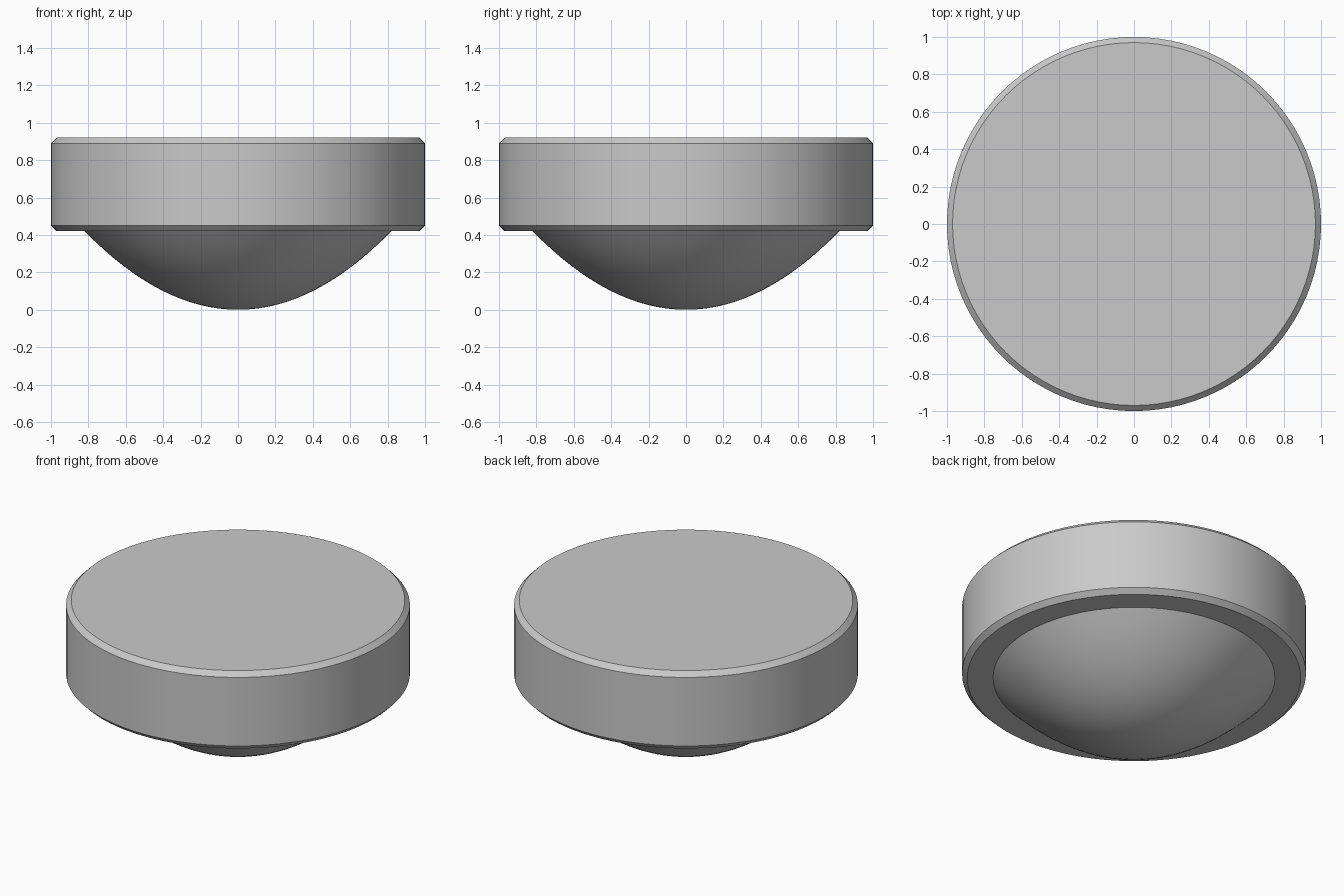
import bpy
import bmesh
import math
from mathutils import Matrix

cube = bpy.data.objects.get("Cube")
if cube:
    bpy.data.objects.remove(cube, do_unlink=True)

grey = bpy.data.materials.new("light_grey")
grey.use_nodes = True
colour = (0.59, 0.59, 0.59, 1)
grey.diffuse_color = colour
grey.node_tree.nodes["Principled BSDF"].inputs["Base Color"].default_value = colour


def lathe(name, profile, segments):
    """Spin a (radius, height) profile round the z axis."""
    bm = bmesh.new()
    verts = [bm.verts.new((r, 0, z)) for r, z in profile]
    edges = [bm.edges.new(pair) for pair in zip(verts, verts[1:])]
    bmesh.ops.spin(bm, geom=verts + edges, cent=(0, 0, 0), axis=(0, 0, 1),
                   angle=math.tau, steps=segments, use_merge=True)
    bmesh.ops.remove_doubles(bm, verts=bm.verts, dist=1e-5)
    bmesh.ops.recalc_face_normals(bm, faces=bm.faces)
    return finish(name, bm)


def finish(name, bm):
    mesh = bpy.data.meshes.new(name)
    bm.to_mesh(mesh)
    bm.free()
    mesh.materials.append(grey)
    obj = bpy.data.objects.new(name, mesh)
    bpy.context.collection.objects.link(obj)
    bpy.ops.object.select_all(action="DESELECT")
    obj.select_set(True)
    bpy.context.view_layer.objects.active = obj
    bpy.ops.object.shade_smooth_by_angle(angle=math.radians(30))
    return obj


# Thick disc with chamfered rims
base, top, chamfer = 0.42, 0.92, 0.03
bm = bmesh.new()
bmesh.ops.create_cone(bm, cap_ends=True, segments=96, radius1=1, radius2=1,
                      depth=top - base,
                      matrix=Matrix.Translation((0, 0, (top + base) / 2)))
rims = [e for e in bm.edges if abs(e.verts[0].co.z - e.verts[1].co.z) < 0.01]
bmesh.ops.bevel(bm, geom=rims, offset=chamfer, segments=1, affect="EDGES")
finish("disc", bm)

# Rounded bowl under the disc, closed by a flat lid just inside it
radius, rings = 0.82, 16
bowl = [(radius * i / rings, base * (i / rings) ** 2) for i in range(rings + 1)]
lid = [(radius, base + 0.01), (0, base + 0.01)]
lathe("bowl", bowl + lid, 64)
